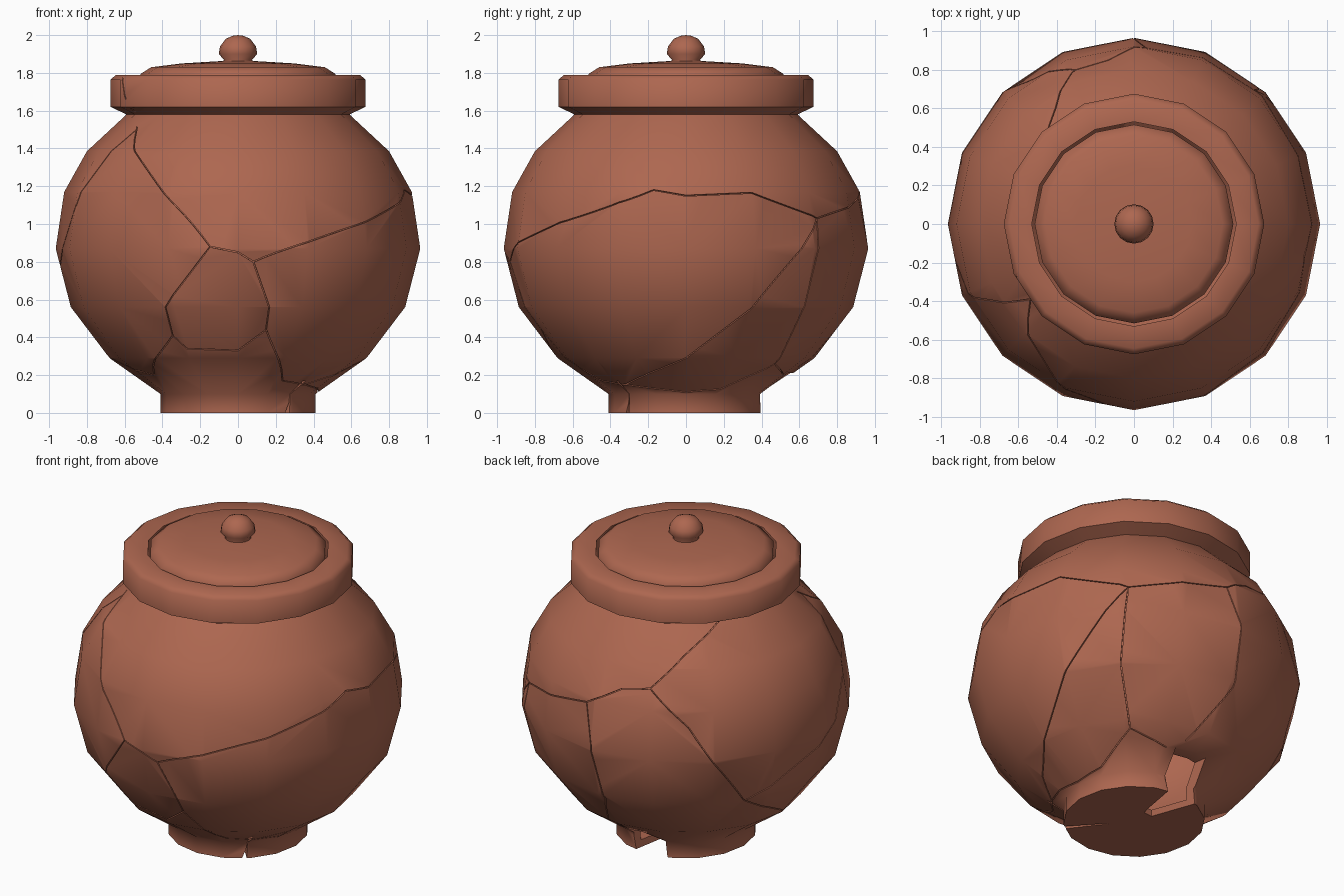
import bpy, bmesh, math
from mathutils import Vector

if "Cube" in bpy.data.objects:
    bpy.data.objects.remove(bpy.data.objects["Cube"])

SIDES = 16
clay = bpy.data.materials.new("terracotta")
clay.diffuse_color = (0.42, 0.135, 0.08, 1)
clay.use_nodes = True
clay.node_tree.nodes["Principled BSDF"].inputs["Base Color"].default_value = clay.diffuse_color


def make(name, bm, angle=60):
    me = bpy.data.meshes.new(name)
    bmesh.ops.recalc_face_normals(bm, faces=bm.faces)
    bm.to_mesh(me)
    bm.free()
    ob = bpy.data.objects.new(name, me)
    bpy.context.collection.objects.link(ob)
    me.materials.append(clay)
    return ob


def smooth(ob, angle=60):
    bpy.ops.object.select_all(action='DESELECT')
    ob.select_set(True)
    bpy.context.view_layer.objects.active = ob
    bpy.ops.object.shade_smooth_by_angle(angle=math.radians(angle))


def lathe(name, profile, sides=SIDES):
    bm = bmesh.new()
    rings = []
    for r, z in profile:
        if r == 0:
            rings.append([bm.verts.new((0, 0, z))] * sides)
        else:
            rings.append([bm.verts.new((r * math.cos(2 * math.pi * i / sides),
                                        r * math.sin(2 * math.pi * i / sides), z))
                          for i in range(sides)])
    for a, b in zip(rings, rings[1:]):
        for i in range(sides):
            j = (i + 1) % sides
            bm.faces.new(list(dict.fromkeys((a[i], a[j], b[j], b[i]))))
    return make(name, bm)


# pot wall: outer profile up, then inner profile down
OUTER = [(0.41, 0), (0.41, 0.10), (0.68, 0.29), (0.885, 0.56), (0.965, 0.87),
         (0.92, 1.17), (0.80, 1.385), (0.59, 1.58), (0.675, 1.62),
         (0.675, 1.765), (0.645, 1.79)]
INNER = [(0.53, 1.79), (0.53, 1.56), (0.75, 1.35), (0.865, 1.15), (0.91, 0.87),
         (0.83, 0.57), (0.63, 0.32), (0.36, 0.12), (0.36, 0.04), (0, 0.04)]
pot = lathe("pot_body", [(0, 0)] + OUTER + INNER)

# lid and knob
lid = lathe("lid", [(0, 1.74), (0.515, 1.74), (0.515, 1.795), (0.46, 1.83),
                    (0.30, 1.85), (0.10, 1.862), (0, 1.862)])
knob = lathe("lid_knob", [(0, 1.84), (0.085, 1.84), (0.075, 1.87), (0.102, 1.90),
                          (0.095, 1.94), (0.065, 1.98), (0.03, 1.996), (0, 2.0)])


def radius(az, z):
    z = min(max(z, 0), 1.79)
    for (r0, z0), (r1, z1) in zip(OUTER, OUTER[1:]):
        if z <= z1:
            r = r0 + (r1 - r0) * (z - z0) / (z1 - z0)
            break
    step = 2 * math.pi / SIDES
    return r * math.cos(step / 2) / math.cos(az % step - step / 2)


def point(az, z):
    r = radius(az, z)
    return Vector((r * math.cos(az), r * math.sin(az), z))


# cracks between the sherds, as (azimuth in degrees, height)
A, B, C, P, Q = (261, .88), (275, .80), (48, 1.03), (111, 1.28), (86, 1.14)
D, E, F = (216, 1.5), (298, .17), (148, .55)
CRACKS = [
    [A, (270, .85), B, (281, .56), (281, .44), (270, .33), (248, .34), (243, .41),
     (244, .56), A],
    [A, D, (208, 1.6), (204, 1.77)],
    [B, (349, 1.18), (0, 1.15), (22, 1.165), C, Q, (99, 1.25), P],
    [P, (124, 1.44), (144, 1.58)],
    [P, (126, 1.07), F, (191, .87), (203, 1.1), D],
    [Q, (90, .9), (92, .53), (80, .24)],
    [C, (23, .55), (0, .29), (318, .15)],
    [C, (45, .55), (48, .26)],
    [(318, .15), (0, .11), (25, .13), (48, .26), (70, .2)],
    [(281, .44), E, (318, .15)],
    [(243, .41), (215, .2), (180, .3), F],
]


def crack(bm, path, half=0.003, depth=0.012):
    pts = []
    for a, b in zip(path, path[1:]):
        p, q = (point(math.radians(c[0]), c[1]) for c in (a, b))
        n = max(1, int((q - p).length / 0.08))
        pts += [p.lerp(q, i / n) for i in range(n)]
    pts.append(q)
    surf = [point(math.atan2(p.y, p.x), p.z) for p in pts]
    rings = []
    for i, p in enumerate(surf):
        t = surf[min(i + 1, len(surf) - 1)] - surf[max(i - 1, 0)]
        if path[0] == path[-1] and i in (0, len(surf) - 1):
            t = surf[1] - surf[-2]
        out = Vector((p.x, p.y, 0.8 * (p.z - 0.87))).normalized()
        side = out.cross(t).normalized() * half
        rings.append([bm.verts.new(p + s * side + d * out)
                      for s, d in ((-1, -depth), (1, -depth), (1, .03), (-1, .03))])
    for a, b in zip(rings, rings[1:]):
        for k in range(4):
            m = (k + 1) % 4
            bm.faces.new((a[k], a[m], b[m], b[k]))
    bm.faces.new(rings[0][::-1])
    bm.faces.new(rings[-1])


def wedge(bm, low, high, z0, z1, inner):
    # chip cutter: azimuth range at the bottom and at the top
    v = [bm.verts.new((r * math.cos(math.radians(a)), r * math.sin(math.radians(a)), z))
         for (a0, a1), z in ((low, z0), (high, z1))
         for r, a in ((inner, a0), (0.8, a0), (0.8, a1), (inner, a1))]
    for f in ((3, 2, 1, 0), (4, 5, 6, 7), (0, 1, 5, 4), (1, 2, 6, 5),
              (2, 3, 7, 6), (3, 0, 4, 7)):
        bm.faces.new([v[i] for i in f])


def cut(name, bm):
    c = make(name, bm)
    m = pot.modifiers.new(name, 'BOOLEAN')
    m.operation, m.solver, m.object, m.use_self = 'DIFFERENCE', 'EXACT', c, True
    bpy.context.view_layer.objects.active = pot
    bpy.ops.object.modifier_apply(modifier=name)
    bpy.data.objects.remove(c)


# chips missing from the foot
bm = bmesh.new()
wedge(bm, (307, 312), (313, 315), -0.02, 0.17, 0.15)
wedge(bm, (80, 110), (76, 98), -0.02, 0.21, 0.12)
cut("chip_cutter", bm)

# hairline cracks
for k, path in enumerate(CRACKS):
    bm = bmesh.new()
    crack(bm, path)
    cut("crack_cutter_%d" % k, bm)

for ob in (pot, lid, knob):
    smooth(ob)
